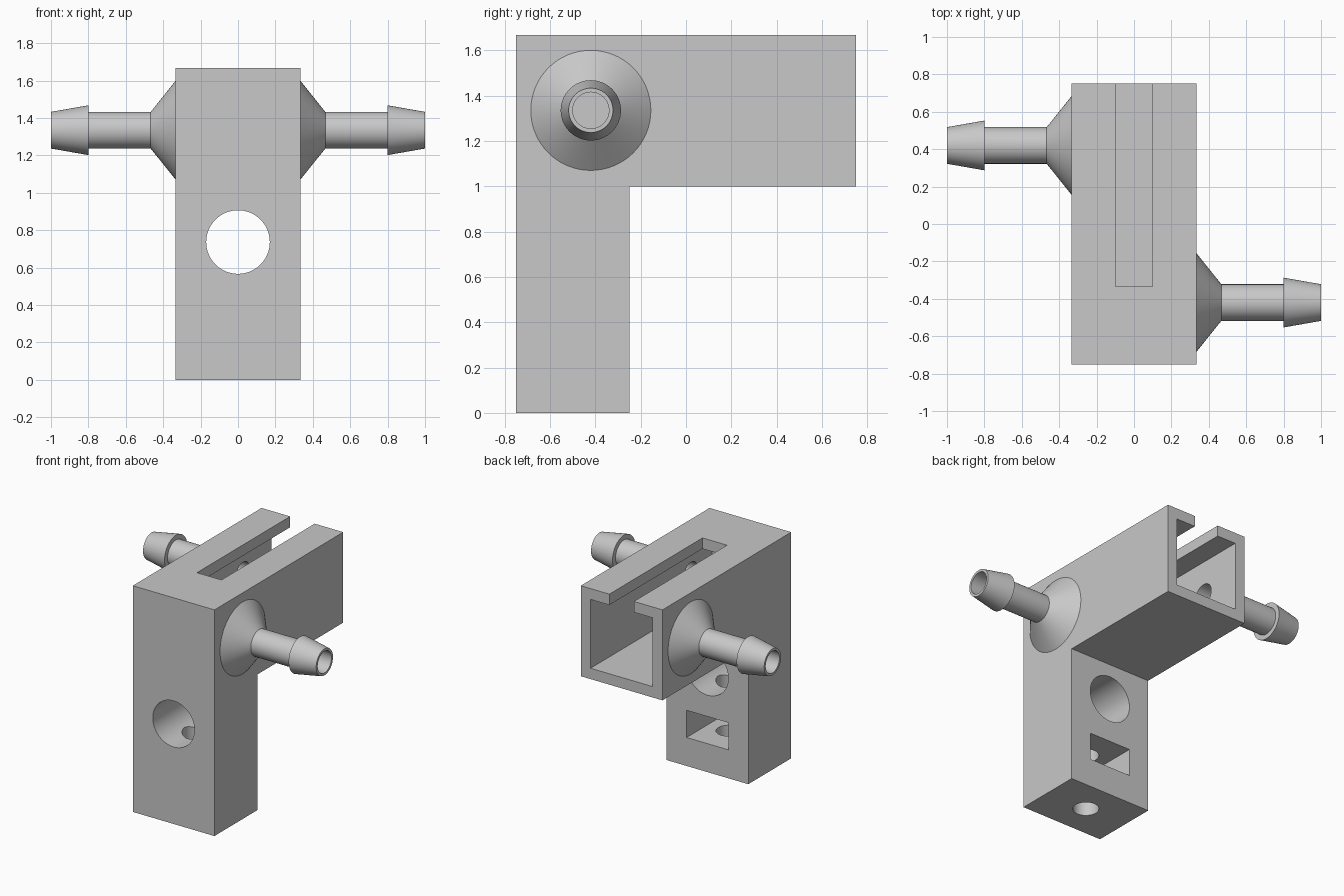
import bpy, bmesh, math
from mathutils import Matrix, Vector

cube = bpy.data.objects.get("Cube")
if cube:
    bpy.data.objects.remove(cube, do_unlink=True)

grey = bpy.data.materials.new("plain grey")
grey.use_nodes = True
COLOR = (0.58, 0.58, 0.58, 1)
grey.diffuse_color = COLOR
grey.node_tree.nodes["Principled BSDF"].inputs["Base Color"].default_value = COLOR

SIDES = 64
HALF = 0.333       # half width of the body
INNER = 0.253      # half width of the channel
BORE = 0.08
AXIS_Z = 1.335     # height of the hose barbs
BARB_Y = 0.42


def make_object(name, bm):
    bmesh.ops.recalc_face_normals(bm, faces=bm.faces)
    mesh = bpy.data.meshes.new(name)
    bm.to_mesh(mesh)
    bm.free()
    mesh.materials.append(grey)
    obj = bpy.data.objects.new(name, mesh)
    bpy.context.collection.objects.link(obj)
    return obj


def activate(obj):
    bpy.ops.object.select_all(action='DESELECT')
    obj.select_set(True)
    bpy.context.view_layer.objects.active = obj


def smooth(obj):
    activate(obj)
    bpy.ops.object.shade_smooth_by_angle(angle=math.radians(30))


def box(name, low, high):
    low, high = Vector(low), Vector(high)
    bm = bmesh.new()
    place = Matrix.Translation((low + high) / 2) @ Matrix.Diagonal((*(high - low), 1))
    bmesh.ops.create_cube(bm, size=1, matrix=place)
    return make_object(name, bm)


def rod(name, start, end, radius):
    start, end = Vector(start), Vector(end)
    axis = end - start
    bm = bmesh.new()
    turn = axis.to_track_quat('Z', 'Y').to_matrix().to_4x4()
    bmesh.ops.create_cone(bm, cap_ends=True, segments=SIDES, radius1=radius,
                          radius2=radius, depth=axis.length,
                          matrix=Matrix.Translation((start + end) / 2) @ turn)
    return make_object(name, bm)


def cut(obj, cutter):
    cutter.hide_render = True
    mod = obj.modifiers.new("cut", 'BOOLEAN')
    mod.operation = 'DIFFERENCE'
    mod.solver = 'EXACT'
    mod.object = cutter
    activate(obj)
    bpy.ops.object.modifier_apply(modifier=mod.name)
    bpy.data.objects.remove(cutter, do_unlink=True)


# L-shaped body: side profile pushed across the width
bm = bmesh.new()
outline = [(-0.75, 0), (-0.25, 0), (-0.25, 1), (0.75, 1), (0.75, 1.667), (-0.75, 1.667)]
side = bm.faces.new([bm.verts.new((-HALF, y, z)) for y, z in outline])
pushed = bmesh.ops.extrude_face_region(bm, geom=[side])["geom"]
bmesh.ops.translate(bm, vec=(2 * HALF, 0, 0),
                    verts=[v for v in pushed if isinstance(v, bmesh.types.BMVert)])
body = make_object("bracket_body", bm)

# Channel open at the back, with a slot through its roof
cut(body, box("channel_cutter", (-INNER, -0.667, 1.08), (INNER, 0.9, 1.587)))
cut(body, box("slot_cutter", (-0.1, -0.335, 1.4), (0.1, 0.9, 1.8)))

# Clamp hole, screw hole and nut pocket in the leg
cut(body, rod("clamp_cutter", (0, -0.9, 0.737), (0, -0.1, 0.737), 0.17))
cut(body, rod("screw_cutter", (0, -0.5, -0.1), (0, -0.5, 0.737), 0.087))
cut(body, box("nut_cutter", (-0.17, -0.67, 0.21), (0.17, -0.1, 0.41)))

# Bores through the channel walls
for sign in (-1, 1):
    cut(body, rod("bore_cutter", (sign * 0.2, -sign * BARB_Y, AXIS_Z),
                  (sign * 0.4, -sign * BARB_Y, AXIS_Z), BORE))
smooth(body)

# Hollow hose barbs, one on each side: (distance from centre, radius)
profile = [(0.32, BORE), (1, BORE), (1, 0.098), (0.8, 0.133), (0.8, 0.098),
           (0.467, 0.098), (HALF, 0.265), (0.32, 0.25)]
for name, sign in (("left_barb", 1), ("right_barb", -1)):
    bm = bmesh.new()
    ring = [bm.verts.new((sign * x, 0, r)) for x, r in profile]
    edges = [bm.edges.new((ring[i - 1], ring[i])) for i in range(len(ring))]
    bmesh.ops.spin(bm, geom=ring + edges, cent=(0, 0, 0), axis=(1, 0, 0),
                   angle=2 * math.pi, steps=SIDES, use_merge=True)
    bmesh.ops.remove_doubles(bm, verts=bm.verts, dist=0.0001)
    bmesh.ops.translate(bm, vec=(0, -sign * BARB_Y, AXIS_Z), verts=bm.verts)
    smooth(make_object(name, bm))
